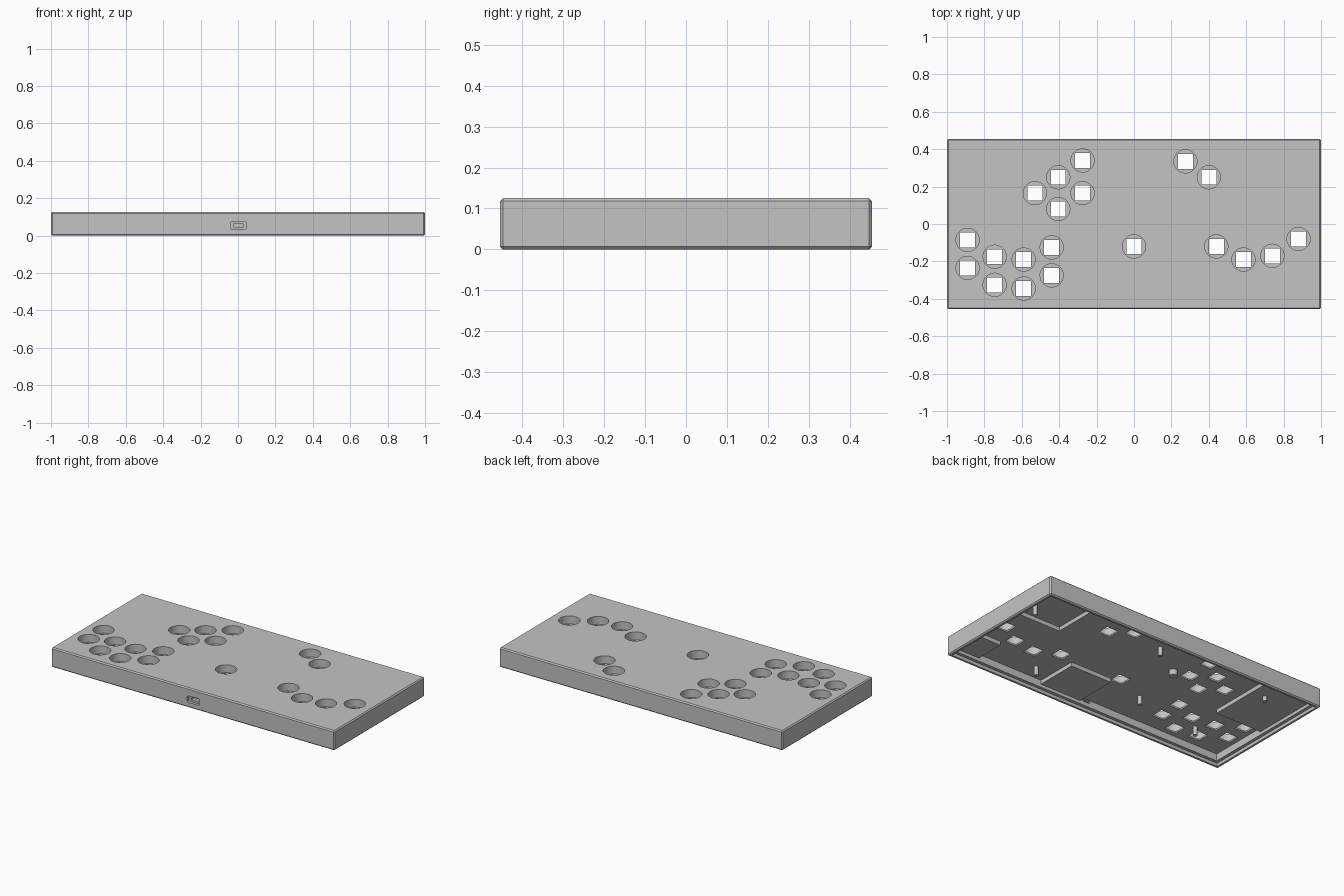
import bpy, bmesh
from mathutils import Matrix, Vector

cube = bpy.data.objects.get("Cube")
if cube:
    bpy.data.objects.remove(cube)

grey = bpy.data.materials.new("case grey")
grey.use_nodes = True
grey.diffuse_color = (0.55, 0.55, 0.55, 1)
grey.node_tree.nodes["Principled BSDF"].inputs["Base Color"].default_value = (0.55, 0.55, 0.55, 1)


def add_box(bm, x, y, z):
    lo, hi = Vector((x[0], y[0], z[0])), Vector((x[1], y[1], z[1]))
    mat = Matrix.Translation((lo + hi) / 2) @ Matrix.Diagonal((*(hi - lo), 1))
    return bmesh.ops.create_cube(bm, size=1, matrix=mat)["verts"]


def add_cylinder(bm, x, y, z, radius, sides):
    bmesh.ops.create_cone(bm, cap_ends=True, segments=sides, radius1=radius, radius2=radius,
                          depth=z[1] - z[0], matrix=Matrix.Translation((x, y, sum(z) / 2)))


def make_object(name, bm):
    mesh = bpy.data.meshes.new(name)
    bm.to_mesh(mesh)
    bm.free()
    mesh.materials.append(grey)
    ob = bpy.data.objects.new(name, mesh)
    bpy.context.collection.objects.link(ob)
    return ob


def carve(ob, bm):
    """Subtract a temporary cutter from ob."""
    cutter = make_object("cutter", bm)
    cutter.hide_render = True
    mod = ob.modifiers.new("carve", 'BOOLEAN')
    mod.operation, mod.solver, mod.object = 'DIFFERENCE', 'EXACT', cutter
    deps = bpy.context.evaluated_depsgraph_get()
    mesh = bpy.data.meshes.new_from_object(ob.evaluated_get(deps))
    ob.modifiers.clear()
    ob.data = mesh
    bpy.data.objects.remove(cutter)


def carve_box(ob, x, y, z):
    bm = bmesh.new()
    add_box(bm, x, y, z)
    carve(ob, bm)


HALF_X, HALF_Y, TOP = 1.0, 0.455, 0.125
PLATE, FLOOR = 0.065, 0.075      # underside of deck, floor of button recesses
WALL_X, WALL_Y = 0.96, 0.415     # inside faces of the walls

# Button centres
buttons = [(-.275, .34), (-.405, .25), (-.53, .165), (-.275, .165), (-.405, .08),
           (-.89, -.085), (-.89, -.235), (-.745, -.175), (-.745, -.325), (-.59, -.19),
           (-.59, -.345), (-.44, -.125), (-.44, -.275), (0, -.12), (.275, .335),
           (.4, .25), (.44, -.12), (.585, -.19), (.74, -.17), (.88, -.08)]

# Case shell with chamfered outer edges
bm = bmesh.new()
add_box(bm, (-HALF_X, HALF_X), (-HALF_Y, HALF_Y), (0, TOP))
bmesh.ops.bevel(bm, geom=bm.edges[:], offset=.007, segments=1, affect='EDGES')
case = make_object("case", bm)

# Open underside: lip for the base plate, main cavity, deeper corner pocket
carve_box(case, (-.98, .98), (-.435, .435), (-.05, .02))
carve_box(case, (-WALL_X, WALL_X), (-WALL_Y, WALL_Y), (-.05, PLATE))
carve_box(case, (.62, .95), (.08, .405), (.03, .09))

# Round button recesses and the port recess
bm = bmesh.new()
for x, y in buttons:
    add_cylinder(bm, x, y, (FLOOR, .2), .062, 48)
port = add_box(bm, (-.04, .045), (-.5, -.437), (.033, .075))
upright = [e for e in bm.edges if all(v in port for v in e.verts)
           and abs(e.verts[0].co.y - e.verts[1].co.y) > .01]
bmesh.ops.bevel(bm, geom=upright, offset=.008, segments=3, affect='EDGES', profile=.5)
carve(case, bm)

# Square switch openings and the port slot
bm = bmesh.new()
for x, y in buttons:
    add_box(bm, (x - .04, x + .04), (y - .04, y + .04), (.05, .1))
add_box(bm, (-.024, .029), (-.5, -.4), (.046, .061))
carve(case, bm)

# Thickened areas under the deck
blocks = {"side_block": ((-.97, -.635), (-.03, .42)),
          "corner_block": ((.8, .97), (-.42, -.225)),
          "port_block": ((.05, .34), (-.42, -.145))}
for name, (xs, ys) in blocks.items():
    bm = bmesh.new()
    add_box(bm, xs, ys, (.04, PLATE + .004))
    make_object(name, bm)

# Screw posts hanging from the deck
posts = [(.9, .2, .013), (.06, .305, .013), (-.725, .29, .013), (.456, -.319, .013),
         (-.207, -.195, .013), (-.67, -.26, .013), (-.166, .149, .024)]
for i, (x, y, r) in enumerate(posts):
    bm = bmesh.new()
    top = .095 if x > .8 else PLATE + .004
    add_cylinder(bm, x, y, (.03 if r > .02 else .01, top), r, 20)
    make_object(f"screw_post_{i + 1}", bm)

# Smooth the round walls, keep the edges sharp
bpy.ops.object.select_all(action='DESELECT')
for ob in bpy.context.collection.objects:
    if ob.type == 'MESH':
        ob.select_set(True)
bpy.context.view_layer.objects.active = case
bpy.ops.object.shade_smooth_by_angle(angle=.5)
